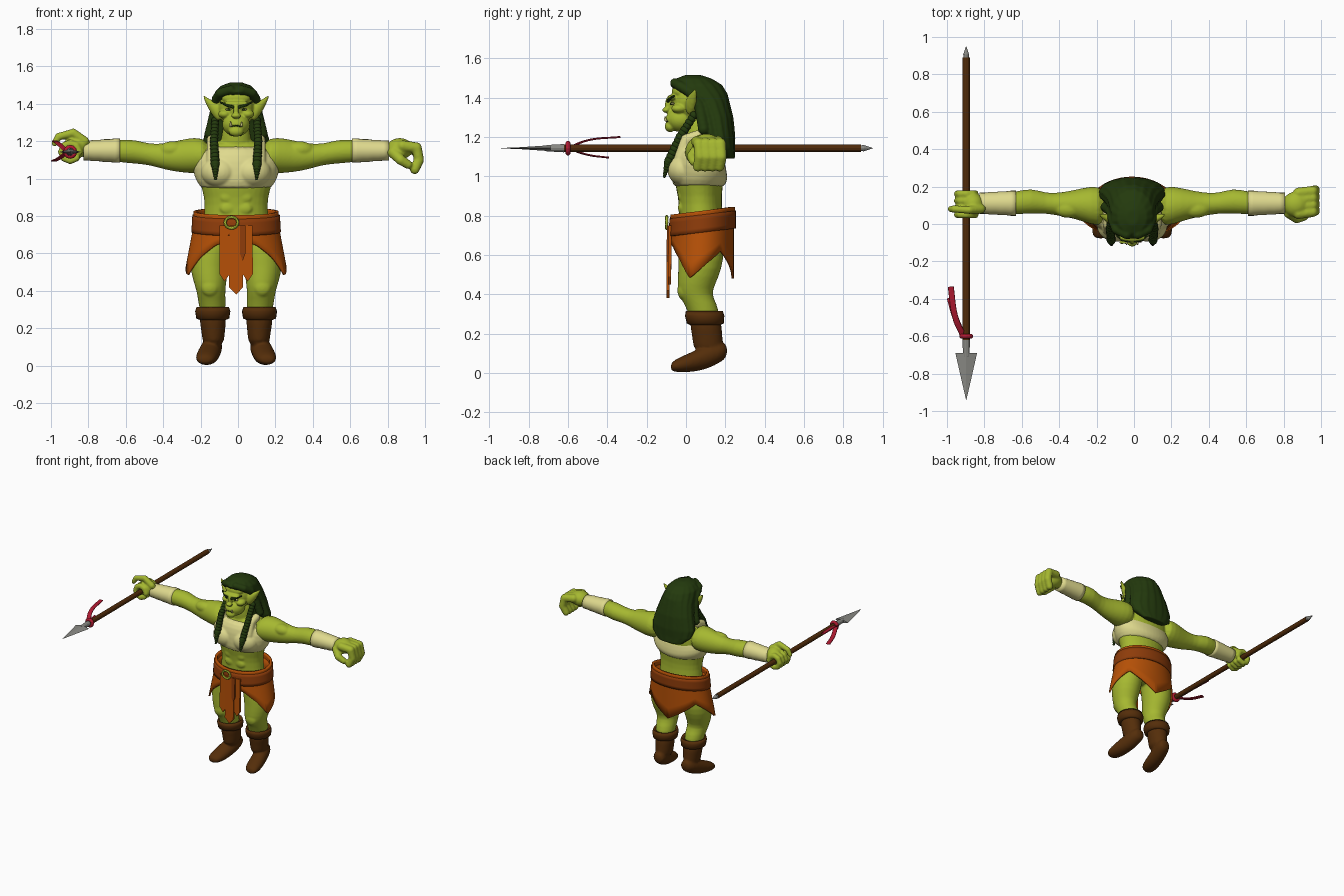
import bpy, bmesh, math
from mathutils import Vector, Matrix

if "Cube" in bpy.data.objects:
    bpy.data.objects.remove(bpy.data.objects["Cube"])


def material(name, r, g, b):
    m = bpy.data.materials.new(name)
    m.use_nodes = True
    m.diffuse_color = (r, g, b, 1)
    bsdf = m.node_tree.nodes["Principled BSDF"]
    bsdf.inputs["Base Color"].default_value = (r, g, b, 1)
    bsdf.inputs["Roughness"].default_value = 0.8
    return m


SKIN = material("green skin", 0.38, 0.48, 0.03)
HAIR = material("dark green hair", 0.017, 0.042, 0.004)
CLOTH = material("cream cloth", 0.74, 0.7, 0.27)
LEATHER = material("orange leather", 0.46, 0.08, 0.002)
BELT = material("belt brown", 0.27, 0.045, 0.003)
BOOT = material("boot brown", 0.09, 0.027, 0.003)
WOOD = material("shaft wood", 0.08, 0.024, 0.003)
STEEL = material("steel grey", 0.25, 0.25, 0.23)
RED = material("red ribbon", 0.43, 0.01, 0.03)

PLACE = {"x": lambda t, u, v: (t, u, v),
         "y": lambda t, u, v: (u, t, v),
         "z": lambda t, u, v: (u, v, t)}
MID = -0.01  # the body's centre line


def loft(bm, rings, axis="z", n=16, side=1, ridge=0):
    """Skin elliptical rings (t, u, v, ru, rv) along an axis; side mirrors x."""
    loops = []
    for t, u, v, ru, rv in rings:
        loop = []
        for i in range(n):
            a = math.tau * i / n
            k = 1 + ridge * (i % 4 - 1.5)
            x, y, z = PLACE[axis](t, u + ru * k * math.cos(a), v + rv * k * math.sin(a))
            loop.append(bm.verts.new((x * side, y, z)))
        loops.append(loop)
    for lo, hi in zip(loops, loops[1:]):
        for i in range(n):
            bm.faces.new((lo[i], lo[(i + 1) % n], hi[(i + 1) % n], hi[i]))
    bm.faces.new(loops[0])
    bm.faces.new(loops[-1])


def blob(bm, x, y, z, rx, ry, rz):
    m = Matrix.Translation((x, y, z)) @ Matrix.Diagonal((rx, ry, rz, 1))
    bmesh.ops.create_uvsphere(bm, u_segments=14, v_segments=9, radius=1, matrix=m)


def beads(bm, points, r0, r1, per=5):
    """A row of overlapping balls along a path, tapering from r0 to r1."""
    pts = [Vector(p) for p in points]
    total = (len(pts) - 1) * per
    for i in range(total + 1):
        k = min(i // per, len(pts) - 2)
        p = pts[k].lerp(pts[k + 1], i / per - k)
        r = r0 + (r1 - r0) * i / total
        blob(bm, *p, r, r, r)


def finish(name, bm, mat, voxel=0, subdiv=0, smooth=True, thick=0, x=MID):
    bmesh.ops.recalc_face_normals(bm, faces=bm.faces)
    me = bpy.data.meshes.new(name)
    bm.to_mesh(me)
    bm.free()
    ob = bpy.data.objects.new(name, me)
    bpy.context.collection.objects.link(ob)
    me.materials.append(mat)
    ob.location.x = x
    me.polygons.foreach_set("use_smooth", [smooth] * len(me.polygons))
    if thick:
        ob.modifiers.new("thickness", "SOLIDIFY").thickness = thick
    if subdiv:
        ob.modifiers.new("round", "SUBSURF").levels = subdiv
        ob.modifiers["round"].render_levels = subdiv
    if voxel:
        r = ob.modifiers.new("merge", "REMESH")
        r.mode, r.voxel_size, r.use_smooth_shade = "VOXEL", voxel, True
        s = ob.modifiers.new("soften", "SMOOTH")
        s.factor, s.iterations = 0.5, 4


# Body: torso, neck, arms, legs and hands merged into one skin
bm = bmesh.new()
loft(bm, [(.62, 0, .08, .16, .1), (.7, 0, .08, .19, .12), (.82, 0, .075, .172, .112),
          (.9, 0, .07, .172, .112), (.98, 0, .065, .2, .13), (1.08, 0, .075, .22, .13),
          (1.16, 0, .09, .2, .11), (1.21, 0, .09, .12, .085)])
loft(bm, [(1.14, 0, .08, .1, .09), (1.22, 0, .06, .078, .07), (1.32, 0, .05, .07, .07)])
for s in (-1, 1):
    loft(bm, [(.14, .09, 1.12, .11, .09), (.22, .1, 1.125, .105, .1), (.3, .105, 1.12, .08, .088),
              (.38, .105, 1.118, .064, .072), (.46, .11, 1.128, .054, .056),
              (.54, .125, 1.145, .07, .066), (.62, .112, 1.148, .062, .062),
              (.72, .108, 1.15, .052, .05), (.84, .108, 1.15, .048, .046)], "x", side=s)
    loft(bm, [(.74, .1, .085, .1, .115), (.62, .135, .077, .112, .12), (.53, .145, .072, .105, .113),
              (.45, .14, .052, .09, .098), (.4, .135, .045, .078, .085), (.35, .13, .075, .075, .085),
              (.29, .125, .095, .07, .078), (.2, .125, .1, .05, .06)], side=s)
    for z in (.84, .9):
        blob(bm, .045 * s, -.026, z, .042, .016, .03)    # stomach muscles
    blob(bm, .34 * s, .08, 1.155, .08, .05, .045)        # upper arm muscle
    blob(bm, .14 * s, -.015, .42, .05, .03, .05)         # kneecap
for i in range(4):
    y = .055 + .037 * i
    beads(bm, [(.89, y, 1.175), (.965, y + .01, 1.165), (.978, y + .015, 1.1), (.955, y + .005, 1.05)], .031, .027)
    ring = [(-.887 + .046 * math.cos(a), y - .005, 1.143 + .046 * math.sin(a))
            for a in (math.tau * k / 8 for k in range(8))]
    beads(bm, ring, .022, .02, 3)                        # fingers round the shaft
blob(bm, .875, .105, 1.16, .075, .072, .058)
beads(bm, [(.84, .06, 1.14), (.88, .03, 1.1), (.92, .04, 1.075)], .032, .024)
blob(bm, -.85, .105, 1.17, .06, .065, .06)
beads(bm, [(-.81, .08, 1.2), (-.87, .075, 1.245), (-.95, .08, 1.225), (-.97, .08, 1.19)], .026, .018)
finish("body", bm, SKIN, voxel=.007, subdiv=1)

# Head with brow, nose, jaw and pointed ears
bm = bmesh.new()
for part in [(0, .04, 1.38, .107, .12, .11), (0, -.025, 1.29, .078, .08, .066),
             (0, -.08, 1.253, .042, .03, .029), (0, -.076, 1.29, .047, .03, .03),
             (0, -.088, 1.365, .015, .02, .042), (0, -.1, 1.337, .028, .022, .015),
             (0, -.068, 1.4, .08, .028, .016), (0, -.03, 1.43, .08, .045, .04)]:
    blob(bm, *part)
for s in (-1, 1):
    blob(bm, .062 * s, -.035, 1.345, .036, .042, .024)
    loft(bm, [(.08, .02, 1.35, .028, .055), (.115, .025, 1.368, .03, .048),
              (.145, .035, 1.395, .02, .03), (.178, .05, 1.445, .005, .008)], "x", side=s)
finish("head", bm, SKIN, voxel=.005, subdiv=1)

# Face details
dark, pale = bmesh.new(), bmesh.new()
for s in (-1, 1):
    beads(dark, [(.018 * s, -.092, 1.383), (.05 * s, -.087, 1.392), (.082 * s, -.062, 1.408)], .008, .006)
    blob(pale, .042 * s, -.068, 1.37, .017, .01, .006)
    blob(dark, .04 * s, -.075, 1.37, .008, .006, .007)
    loft(pale, [(1.278, .028 * s, -.1, .007, .007), (1.292, .029 * s, -.106, .006, .006),
                (1.306, .03 * s, -.106, .001, .001)], n=8)
beads(dark, [(-.03, -.096, 1.279), (0, -.104, 1.284), (.03, -.096, 1.279)], .004, .004)
finish("brows_and_mouth", dark, HAIR)
finish("eyes_and_tusks", pale, CLOTH)

# Long swept-back hair with locks tucked behind the ears
bm = bmesh.new()
loft(bm, [(1.515, 0, .035, .03, .04), (1.497, 0, .04, .08, .09), (1.465, 0, .05, .112, .132),
          (1.42, 0, .085, .122, .125), (1.38, 0, .12, .13, .1), (1.3, 0, .148, .152, .092),
          (1.2, 0, .165, .178, .085), (1.14, 0, .19, .162, .058), (1.09, 0, .222, .1, .028)],
     n=64, ridge=.016)
for s in (-1, 1):
    beads(bm, [(.03 * s, -.058, 1.475), (.085 * s, -.03, 1.458), (.105 * s, .025, 1.425),
               (.115 * s, .07, 1.35), (.14 * s, .09, 1.24)], .024, .03)
finish("hair", bm, HAIR, voxel=.007)

# Braids
for s, side in ((-1, "right"), (1, "left")):
    bm = bmesh.new()
    beads(bm, [(.112 * s, .04, 1.31), (.118 * s, -.03, 1.2), (.112 * s, -.085, 1.08)], .021, .025, 6)
    beads(bm, [(.112 * s, -.09, 1.07), (.11 * s, -.11, 1.0)], .022, .008)
    finish(side + "_braid", bm, HAIR)

# Chest wrap, lower across the back
bm = bmesh.new()
loft(bm, [(.93, 0, .068, .183, .128), (.98, 0, .065, .21, .143), (1.06, 0, .068, .24, .145),
          (1.13, 0, .07, .228, .135), (1.19, 0, .075, .14, .1)], n=24)
for v in bm.verts:
    if v.co.z > 1.02:
        v.co.z -= .45 * max(0, v.co.y - .04)
for s in (-1, 1):
    blob(bm, .088 * s, -.01, 1.035, .105, .09, .085)
    beads(bm, [(.13 * s, -.03, 1.1), (.13 * s, .0, 1.185), (.13 * s, .06, 1.205)], .03, .03)
finish("chest_wrap", bm, CLOTH, voxel=.007, subdiv=1)

# Forearm wraps
for s, side in ((-1, "right"), (1, "left")):
    bm = bmesh.new()
    loft(bm, [(.62 + .028 * i, .111, 1.15, .067 - .0018 * i + .002 * (i % 2), .065 - .002 * i + .002 * (i % 2))
              for i in range(8)], "x", n=24, side=s)
    finish(side + "_forearm_wrap", bm, CLOTH)


def band(name, mat, top, hem, wide, flare, deep, thick, n=96, rows=5):
    """A cloth ring round the hips; hem gives its lower edge by degrees from the front."""
    bm = bmesh.new()
    grid = []
    for i in range(n):
        a = math.tau * i / n
        low = hem(abs(math.degrees(a) - 360 * (a > math.pi)))
        y = -math.cos(a)
        col = []
        for j in range(rows):
            z = top + (low - top) * j / (rows - 1)
            rx = wide + flare * (top - z)
            lean = .05 * (top - z)
            col.append(bm.verts.new((rx * math.sin(a), .085 - lean + (deep + lean) * y, z + .02 * y)))
        grid.append(col)
    for i in range(n):
        a, b = grid[i], grid[(i + 1) % n]
        for j in range(rows - 1):
            bm.faces.new((a[j], b[j], b[j + 1], a[j + 1]))
    finish(name, bm, mat, thick=thick)


def skirt_hem(d, keys=((0, .7), (28, .66), (50, .59), (72, .49), (128, .61), (180, .46))):
    for (d0, z0), (d1, z1) in zip(keys, keys[1:]):
        if d <= d1:
            return z0 + (z1 - z0) * (d - d0) / (d1 - d0)
    return keys[-1][1]


# Skirt panels, waistband rim and belt
band("skirt", LEATHER, .79, skirt_hem, .22, .19, .158, .012)
band("waistband", LEATHER, .825, lambda d: .78, .227, .05, .164, .018)
band("belt", BELT, .805, lambda d: .715, .234, .06, .168, .014)

# Hanging front strips
for label, x, half, low in (("middle", 0, .036, .38), ("right", -.062, .026, .45), ("left", .062, .026, .45),
                            ("belt_end", .035, .014, .56)):
    bm = bmesh.new()
    y = -.096 if label in ("middle", "belt_end") else -.088
    outline = [(-half, .75), (half, .75), (half * 1.05, low + .04), (0, low), (-half * 1.05, low + .04)]
    face = bm.faces.new([bm.verts.new((x + dx, y - .004 * (z < .7), z)) for dx, z in outline])
    out = bmesh.ops.extrude_face_region(bm, geom=[face])["geom"]
    bmesh.ops.translate(bm, vec=(0, .016, 0), verts=[v for v in out if isinstance(v, bmesh.types.BMVert)])
    finish(label + "_strip", bm, LEATHER if label != "belt_end" else BELT, smooth=False)

# Ring buckle
bm = bmesh.new()
beads(bm, [(-.025 + .034 * math.cos(a), -.098, .765 + .03 * math.sin(a))
           for a in (math.tau * k / 16 for k in range(17))], .008, .008, 2)
finish("buckle", bm, SKIN)

# Boots with folded cuffs
for s, side in ((-1, "right"), (1, "left")):
    bm = bmesh.new()
    loft(bm, [(.28, .125, .097, .076, .085), (.22, .124, .104, .07, .08), (.17, .122, .11, .062, .078),
              (.1, .122, .115, .058, .078)], side=s)
    loft(bm, [(-.08, .168, .03, .032, .018), (-.05, .163, .038, .056, .036), (.02, .153, .052, .062, .05),
              (.1, .138, .08, .058, .065), (.17, .125, .105, .056, .056), (.212, .118, .115, .036, .036)],
         "y", side=s)
    finish(side + "_boot", bm, BOOT, voxel=.008, subdiv=1)
    bm = bmesh.new()
    loft(bm, [(.305, .125, .093, .078, .086), (.315, .125, .093, .086, .094), (.29, .125, .095, .094, .1),
              (.252, .125, .098, .088, .094), (.245, .125, .098, .07, .08)], n=24, side=s)
    finish(side + "_boot_cuff", bm, BOOT)

# Spear: shaft, steel fittings and blade
SX, SZ = -.897, 1.143
for name, mat, n, rings in (
        ("spear_shaft", WOOD, 12, [(-.64, .019, .019), (.89, .019, .019)]),
        ("spear_butt", STEEL, 12, [(.885, .014, .014), (.905, .016, .016), (.95, .001, .001)]),
        ("spear_collar", STEEL, 12, [(-.62, .021, .021), (-.71, .016, .016)]),
        ("spear_blade", STEEL, 4, [(-.69, .058, .015), (-.84, .024, .005), (-.94, .001, .001)])):
    bm = bmesh.new()
    loft(bm, [(t, SX, SZ, a, b) for t, a, b in rings], "y", n)
    finish(name, bm, mat, smooth=False, x=0)

# Ribbon knot and two tails
bm = bmesh.new()
beads(bm, [(SX + .024 * math.cos(a), -.6, SZ + .024 * math.sin(a))
           for a in (math.tau * k / 12 for k in range(13))], .013, .013, 2)
finish("ribbon_knot", bm, RED, x=0)
for name, end in (("upper_ribbon", (-.98, -.335, 1.2)), ("lower_ribbon", (-.985, -.395, 1.095))):
    c = bpy.data.curves.new(name, "CURVE")
    c.dimensions, c.extrude, c.bevel_depth = "3D", .012, .004
    sp = c.splines.new("BEZIER")
    sp.bezier_points.add(2)
    mid = (-.955, -.5, SZ + (end[2] - SZ) * .7)
    for p, co in zip(sp.bezier_points, ((SX - .015, -.6, SZ), mid, end)):
        p.co = co
        p.tilt = math.pi / 2
        p.handle_left_type = p.handle_right_type = "AUTO"
    c.materials.append(RED)
    bpy.context.collection.objects.link(bpy.data.objects.new(name, c))
